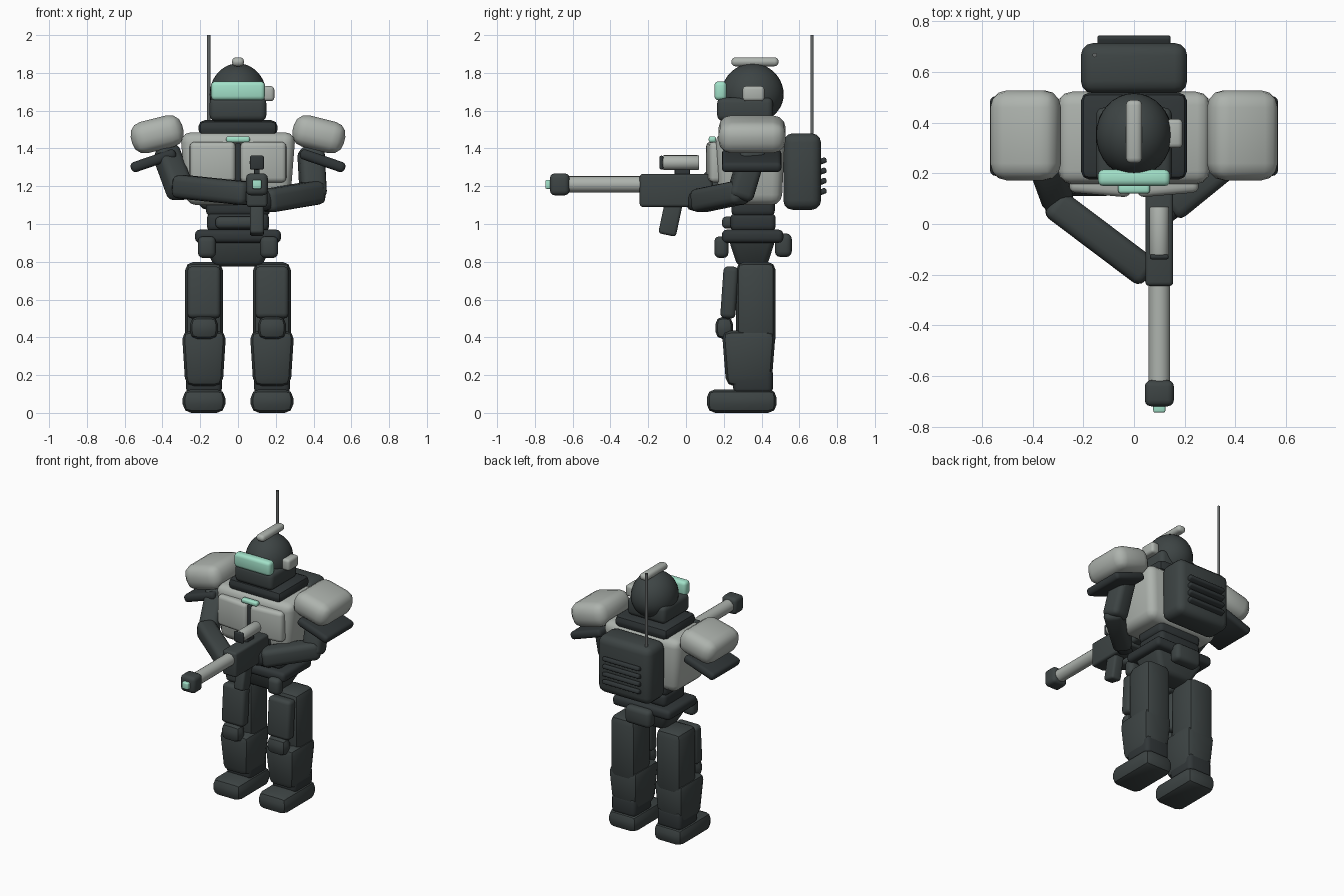
import bpy, bmesh
from math import radians
from mathutils import Vector, Matrix, Euler

if "Cube" in bpy.data.objects:
    bpy.data.objects.remove(bpy.data.objects["Cube"])


def material(name, rgb):
    m = bpy.data.materials.new(name)
    m.use_nodes = True
    m.diffuse_color = (*rgb, 1)
    m.node_tree.nodes["Principled BSDF"].inputs["Base Color"].default_value = (*rgb, 1)
    return m


DARK = material("dark armour", (0.047, 0.058, 0.058))
BLACK = material("black undersuit", (0.03, 0.037, 0.039))
LIGHT = material("pale armour", (0.42, 0.45, 0.42))
MINT = material("mint glow", (0.36, 0.75, 0.58))
STEEL = material("antenna steel", (0.13, 0.14, 0.14))


def finish(bm, name, mat, matrix):
    me = bpy.data.meshes.new(name)
    bmesh.ops.recalc_face_normals(bm, faces=bm.faces)
    bm.to_mesh(me)
    bm.free()
    me.materials.append(mat)
    ob = bpy.data.objects.new(name, me)
    bpy.context.collection.objects.link(ob)
    ob.matrix_world = matrix
    bpy.context.view_layer.objects.active = ob
    bpy.ops.object.select_all(action='DESELECT')
    ob.select_set(True)
    bpy.ops.object.shade_smooth_by_angle(angle=radians(40))
    return ob


def block(name, x, y, z, mat, bevel=0.02, rot=(0, 0, 0), taper=1, segs=3):
    """Rounded box from three (low, high) ranges; taper scales its bottom."""
    lo, hi = Vector((x[0], y[0], z[0])), Vector((x[1], y[1], z[1]))
    bm = bmesh.new()
    bmesh.ops.create_cube(bm, size=1)
    for v in bm.verts:
        k = taper if v.co.z < 0 else 1
        v.co = Vector((v.co.x * k, v.co.y * k, v.co.z)) * (hi - lo)
    bmesh.ops.bevel(bm, geom=bm.edges[:], offset=bevel, segments=segs,
                    profile=0.5, affect='EDGES', clamp_overlap=True)
    place = Matrix.Translation((lo + hi) / 2) @ Euler([radians(a) for a in rot]).to_matrix().to_4x4()
    return finish(bm, name, mat, place)


def mid(c, size):
    return (c - size / 2, c + size / 2)


def rod(name, a, b, radius, mat, sides=20, bevel=0.0):
    """Cylinder between two points."""
    a, b = Vector(a), Vector(b)
    bm = bmesh.new()
    bmesh.ops.create_cone(bm, cap_ends=True, segments=sides, radius1=radius,
                          radius2=radius, depth=(b - a).length)
    if bevel:
        rims = [e for e in bm.edges if abs(e.verts[0].co.z - e.verts[1].co.z) < 1e-4]
        bmesh.ops.bevel(bm, geom=rims, offset=bevel, segments=2, profile=0.5, affect='EDGES')
    turn = (b - a).to_track_quat('Z', 'Y').to_matrix().to_4x4()
    return finish(bm, name, mat, Matrix.Translation((a + b) / 2) @ turn)


def limb(name, a, b, width, mat=DARK):
    """Rounded box running between two points."""
    a, b = Vector(a), Vector(b)
    ob = block(name, mid(0, width), mid(0, width), mid(0, (b - a).length), mat, 0.035)
    turn = (b - a).to_track_quat('Z', 'Y').to_matrix().to_4x4()
    ob.matrix_world = Matrix.Translation((a + b) / 2) @ turn


# Legs
for s, side in ((1, "left"), (-1, "right")):
    x = 0.18 * s
    block(side + "_foot", mid(x, 0.225), (0.11, 0.48), (0, 0.125), DARK, 0.045, segs=2)
    block(side + "_ankle", mid(x, 0.19), (0.25, 0.46), (0.1, 0.24), BLACK, 0.03)
    block(side + "_shin", mid(x, 0.235), (0.19, 0.475), (0.14, 0.435), DARK, 0.045, taper=0.84, segs=2)
    block(side + "_thigh", mid(x, 0.2), (0.265, 0.475), (0.35, 0.8), DARK, 0.045, segs=2)
    block(side + "_thigh_plate", mid(x, 0.175), (0.19, 0.27), (0.5, 0.775), DARK, 0.025, (-4, 0, 0))
    block(side + "_knee_pad", mid(x, 0.15), (0.155, 0.25), (0.39, 0.51), DARK, 0.042, segs=2)

# Hips, belt and waist
block("pelvis", mid(0, 0.4), (0.225, 0.475), (0.775, 0.92), DARK, 0.03, taper=0.62)
block("belt", mid(0, 0.455), (0.19, 0.515), (0.9, 0.97), BLACK, 0.025)
for s in (1, -1):
    block("hip_pouch", mid(0.165 * s, 0.095), (0.15, 0.225), (0.82, 0.935), DARK, 0.028)
block("rear_pouch", mid(0, 0.2), (0.47, 0.56), (0.825, 0.95), DARK, 0.03)
block("lower_waist", mid(0, 0.33), (0.235, 0.475), (0.96, 1.06), BLACK, 0.03)
block("upper_waist", mid(0, 0.34), (0.24, 0.47), (1.04, 1.14), BLACK, 0.03)
block("belly_plate", mid(0, 0.24), (0.19, 0.26), (0.975, 1.04), DARK, 0.025)

# Torso
block("torso", mid(0, 0.61), (0.155, 0.525), (1.1, 1.485), LIGHT, 0.055, taper=0.9)
for s in (1, -1):
    block("chest_plate", mid(0.133 * s, 0.243), (0.115, 0.2), (1.22, 1.435), LIGHT, 0.025, (0, 0, 5 * s))
block("chest_seam", mid(0, 0.03), (0.125, 0.2), (1.15, 1.43), BLACK, 0.008)
block("chest_light", mid(0, 0.125), (0.12, 0.16), (1.432, 1.464), MINT, 0.012)
block("collar", mid(0, 0.42), (0.175, 0.52), (1.465, 1.55), BLACK, 0.035, segs=2)

# Head
bm = bmesh.new()
bmesh.ops.create_uvsphere(bm, u_segments=32, v_segments=20, radius=1)
for v in bm.verts:
    v.co = Vector((v.co.x * 0.15, v.co.y * 0.165, v.co.z * (0.165 if v.co.z > 0 else 0.15)))
finish(bm, "helmet", DARK, Matrix.Translation((0, 0.352, 1.685)))
block("jaw", mid(0, 0.3), (0.165, 0.46), (1.545, 1.67), DARK, 0.03)
block("visor", mid(0, 0.285), (0.15, 0.215), (1.655, 1.755), MINT, 0.022)
block("crest", mid(0, 0.064), (0.24, 0.49), (1.835, 1.882), LIGHT, 0.021)
block("ear_unit", (0.13, 0.192), (0.3, 0.415), (1.65, 1.73), LIGHT, 0.018)

# Shoulders
for s, side in ((1, "left"), (-1, "right")):
    block(side + "_shoulder_pad", mid(0.428 * s, 0.28), (0.172, 0.528), mid(1.475, 0.17), LIGHT, 0.068, (0, 14 * s, 0))
    block(side + "_shoulder_rim", mid(0.448 * s, 0.25), (0.19, 0.505), mid(1.335, 0.055), BLACK, 0.022, (0, 19 * s, 0))

# Arms
limb("right_upper_arm", (-0.385, 0.32, 1.39), (-0.3, 0.09, 1.16), 0.13)
limb("right_forearm", (-0.325, 0.09, 1.2), (0.06, -0.2, 1.16), 0.125)
limb("right_hand", (0.04, -0.19, 1.15), (0.11, -0.19, 1.15), 0.11, BLACK)
limb("left_upper_arm", (0.385, 0.36, 1.4), (0.4, 0.28, 1.13), 0.135)
limb("left_forearm", (0.435, 0.3, 1.17), (0.14, 0.06, 1.12), 0.125)
limb("left_hand", (0.17, 0.09, 1.125), (0.09, 0.03, 1.12), 0.105, BLACK)

# Gun
block("gun_body", mid(0.1, 0.11), (-0.245, 0.14), (1.09, 1.265), DARK, 0.016)
block("gun_stock", mid(0.1, 0.08), (0.1, 0.22), (1.11, 1.23), DARK, 0.02)
block("gun_grip", mid(0.1, 0.075), mid(-0.082, 0.095), (0.94, 1.12), DARK, 0.016, (-12, 0, 0))
rod("barrel", (0.1, -0.2, 1.21), (0.1, -0.64, 1.21), 0.043, LIGHT)
block("muzzle", mid(0.1, 0.115), (-0.72, -0.617), (1.152, 1.268), DARK, 0.025)
block("muzzle_light", mid(0.1, 0.048), (-0.745, -0.7), mid(1.21, 0.048), MINT, 0.008)
rod("scope", (0.1, -0.125, 1.325), (0.1, 0.07, 1.325), 0.039, LIGHT, bevel=0.008)
block("scope_lens", mid(0.1, 0.074), (-0.14, -0.12), mid(1.325, 0.074), BLACK, 0.009)
block("scope_mount", mid(0.1, 0.03), (-0.06, 0.02), (1.25, 1.3), BLACK, 0.005)

# Backpack and antenna
block("backpack", mid(0, 0.42), (0.515, 0.715), (1.075, 1.48), DARK, 0.05)
for i in range(4):
    block("vent_bar", mid(0, 0.29), (0.69, 0.745), mid(1.17 + 0.054 * i, 0.03), BLACK, 0.011, (20, 0, 0))
rod("antenna", (-0.155, 0.667, 1.42), (-0.155, 0.667, 2), 0.009, STEEL, 10)
